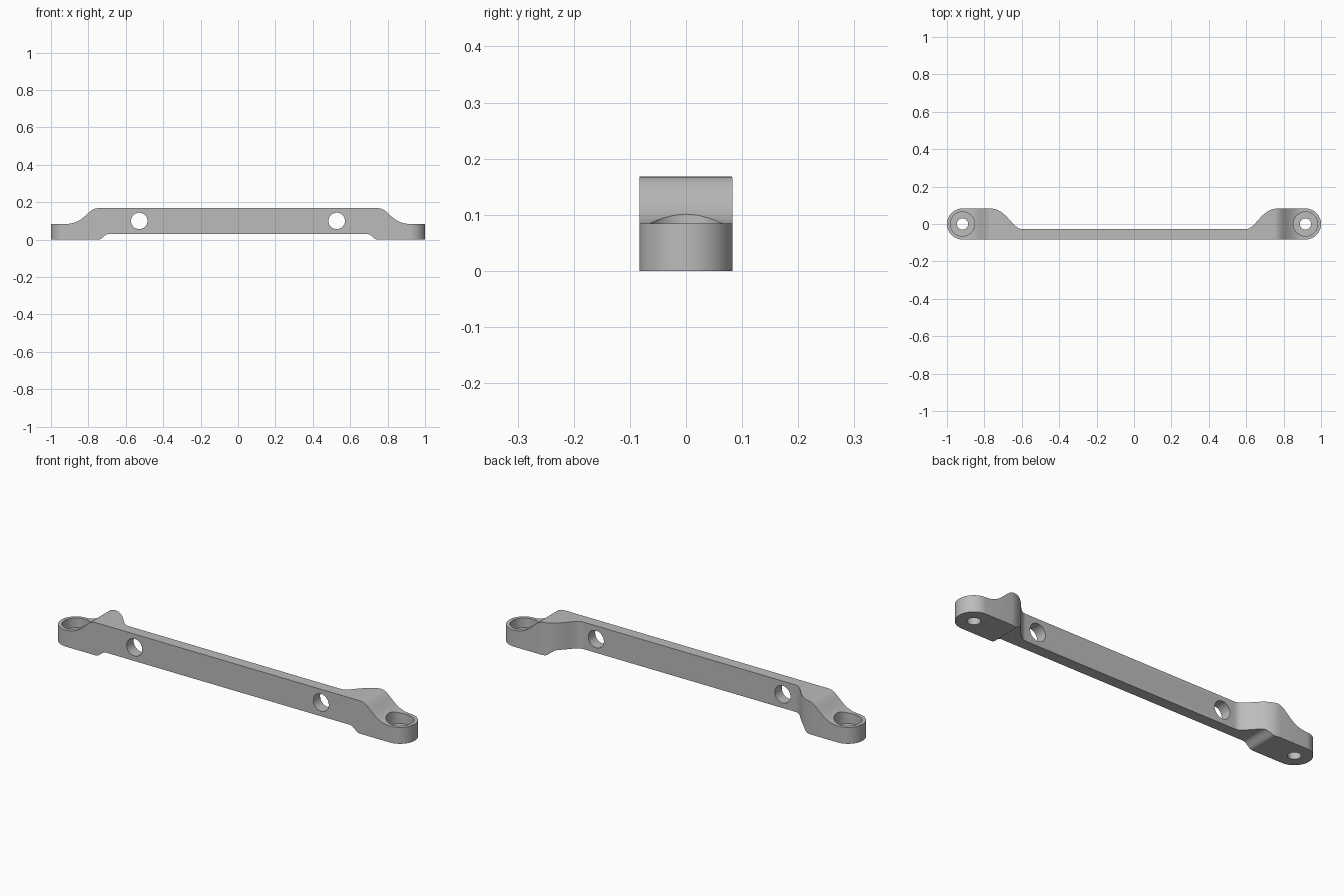
import bpy
import bmesh
import math
from mathutils import Matrix, Vector

cube = bpy.data.objects.get("Cube")
if cube:
    bpy.data.objects.remove(cube)

HALF_DEPTH = 0.083
HEIGHT = 0.168
EYE_X = 1 - HALF_DEPTH

grey = bpy.data.materials.new("plain grey")
grey.use_nodes = True
colour = (0.5, 0.5, 0.5, 1)
grey.diffuse_color = colour
grey.node_tree.nodes["Principled BSDF"].inputs["Base Color"].default_value = colour


def s_curve(a, b, lead, tail, steps=16):
    """Curve from a to b that leaves and arrives horizontally."""
    sign = math.copysign(1, b[0] - a[0])
    xs = (a[0], a[0] + sign * lead, b[0] - sign * tail, b[0])
    points = []
    for i in range(steps + 1):
        t = i / steps
        u = 1 - t
        x = u**3 * xs[0] + 3 * u * u * t * xs[1] + 3 * u * t * t * xs[2] + t**3 * xs[3]
        points.append((x, a[1] + (b[1] - a[1]) * t * t * (3 - 2 * t)))
    return points


def mirrored(half):
    """Close a right-hand outline with its mirror image."""
    return half + [(-x, v) for x, v in reversed(half)]


def prism(name, outline, direction, to_point):
    """Extrude a flat outline along a direction."""
    bm = bmesh.new()
    face = bm.faces.new([bm.verts.new(to_point(*p)) for p in outline])
    grown = bmesh.ops.extrude_face_region(bm, geom=[face])
    verts = [e for e in grown["geom"] if isinstance(e, bmesh.types.BMVert)]
    bmesh.ops.translate(bm, verts=verts, vec=Vector(direction))
    bmesh.ops.recalc_face_normals(bm, faces=bm.faces)
    return finish(name, bm)


def cylinder(name, radius, length, location, rotation=None):
    bm = bmesh.new()
    matrix = Matrix.Translation(location) @ (rotation or Matrix())
    bmesh.ops.create_cone(bm, cap_ends=True, segments=48, radius1=radius,
                          radius2=radius, depth=length, matrix=matrix)
    return finish(name, bm)


def finish(name, bm):
    mesh = bpy.data.meshes.new(name)
    bm.to_mesh(mesh)
    bm.free()
    mesh.materials.append(grey)
    obj = bpy.data.objects.new(name, mesh)
    bpy.context.collection.objects.link(obj)
    return obj


def combine(target, tool, operation):
    """Apply a boolean and discard the helper."""
    tool.hide_render = True
    mod = target.modifiers.new(operation, "BOOLEAN")
    mod.operation = operation
    mod.solver = "EXACT"
    mod.object = tool
    bpy.context.view_layer.objects.active = target
    bpy.ops.object.modifier_apply(modifier=mod.name)
    bpy.data.objects.remove(tool)


# Plan outline: thin bar along the front, swelling into rounded end lugs
arc = [(EYE_X + HALF_DEPTH * math.cos(a), HALF_DEPTH * math.sin(a))
       for a in (math.pi * (i / 32 - 0.5) for i in range(33))]
plan = arc + s_curve((0.77, HALF_DEPTH), (0.60, -0.027), 0.09, 0.05)
handle = prism("handle_bar", mirrored(plan), (0, 0, 0.4),
               lambda x, y: (x, y, -0.1))

# Elevation outline: raised bar dropping to low end lugs
side = (s_curve((0.69, 0.03), (0.745, 0), 0.025, 0.02, 8)
        + [(1.1, 0), (1.1, 0.084)]
        + s_curve((0.92, 0.084), (0.75, HEIGHT), 0.10, 0.055))
elevation = prism("elevation_cutter", mirrored(side), (0, 0.4, 0),
                  lambda x, z: (x, -0.2, z))
combine(handle, elevation, "INTERSECT")

# Cross holes through the bar, and counterbored screw holes in the lugs
across = Matrix.Rotation(math.pi / 2, 4, "X")
for s in (-1, 1):
    combine(handle, cylinder("cross_hole", 0.044, 0.5, (s * 0.528, 0, 0.1), across),
            "DIFFERENCE")
    combine(handle, cylinder("counterbore", 0.065, 0.3, (s * EYE_X, 0, 0.185)),
            "DIFFERENCE")
    combine(handle, cylinder("screw_hole", 0.03, 0.5, (s * EYE_X, 0, 0)),
            "DIFFERENCE")

bpy.ops.object.select_all(action="DESELECT")
handle.select_set(True)
bpy.context.view_layer.objects.active = handle
bpy.ops.object.shade_smooth_by_angle(angle=math.radians(30))
